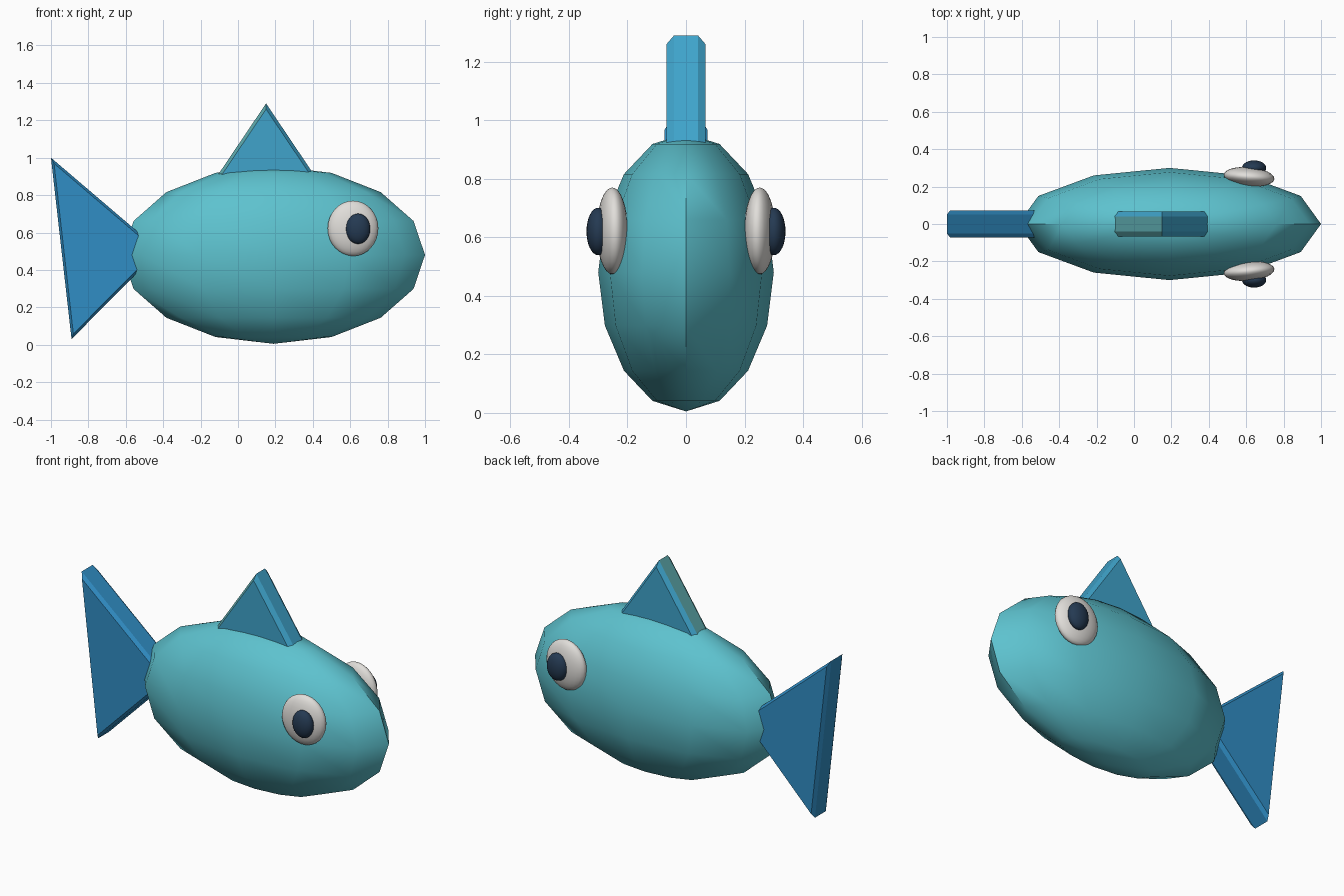
import bpy
import bmesh
import math
from mathutils import Vector

cube = bpy.data.objects.get("Cube")
if cube:
    bpy.data.objects.remove(cube, do_unlink=True)


def material(name, rgb):
    mat = bpy.data.materials.new(name)
    mat.use_nodes = True
    color = (*rgb, 1.0)
    mat.diffuse_color = color
    mat.node_tree.nodes["Principled BSDF"].inputs["Base Color"].default_value = color
    return mat


teal = material("body_teal", (0.11, 0.54, 0.62))
fin_blue = material("fin_blue", (0.05, 0.37, 0.60))
fin_teal = material("fin_teal", (0.11, 0.40, 0.42))
tail_blue = material("tail_blue", (0.03, 0.27, 0.56))
white = material("eye_white", (0.75, 0.73, 0.70))
navy = material("pupil_navy", (0.018, 0.042, 0.085))


def ellipsoid(name, center, radii, segments, rings, mat, tilt=(0, 0, 0)):
    bpy.ops.mesh.primitive_uv_sphere_add(
        segments=segments, ring_count=rings, radius=1, location=center, rotation=tilt)
    obj = bpy.context.object
    obj.name = name
    obj.scale = radii
    bpy.ops.object.transform_apply(location=False, rotation=False, scale=True)
    obj.data.materials.append(mat)
    bpy.ops.object.shade_smooth_by_angle(angle=math.radians(40))
    return obj


def chamfered_triangle(name, corners, half, bevel_depth, inset, mats):
    """Triangular slab in the xz plane with chamfered side rims."""
    pts = [Vector((x, 0, z)) for x, z in corners]
    lens = [(pts[i - 1] - pts[i - 2]).length for i in range(3)]
    incenter = sum((p * w for p, w in zip(pts, lens)), Vector()) / sum(lens)
    area = (pts[1] - pts[0]).cross(pts[2] - pts[0]).length / 2
    shrink = 1 - inset * sum(lens) / (2 * area)
    rim = half - bevel_depth
    bm = bmesh.new()
    layers = []
    for y, s in ((-half, shrink), (-rim, 1), (rim, 1), (half, shrink)):
        layers.append([bm.verts.new(incenter + (p - incenter) * s + Vector((0, y, 0)))
                       for p in pts])
    for a, b in zip(layers, layers[1:]):
        for i in range(3):
            j = (i + 1) % 3
            bm.faces.new((a[i], a[j], b[j], b[i]))
    bm.faces.new(layers[0])
    bm.faces.new(layers[-1])
    bmesh.ops.recalc_face_normals(bm, faces=bm.faces)
    # The rear slope takes the second colour when there is one
    if len(mats) > 1:
        for f in bm.faces:
            f.material_index = int(f.normal.x < -0.3 and f.normal.y < 0.2)
    mesh = bpy.data.meshes.new(name)
    bm.to_mesh(mesh)
    bm.free()
    for mat in mats:
        mesh.materials.append(mat)
    obj = bpy.data.objects.new(name, mesh)
    bpy.context.collection.objects.link(obj)
    return obj


# Body
ellipsoid("body", (0.19, 0, 0.48), (0.81, 0.30, 0.475), 12, 8, teal)

# Fins
chamfered_triangle("dorsal_fin", [(-0.18, 0.80), (0.48, 0.80), (0.15, 1.29)],
                   0.067, 0.026, 0.017, [fin_blue, fin_teal])
chamfered_triangle("tail_fin", [(-1.0, 1.0), (-0.89, 0.03), (-0.42, 0.505)],
                   0.073, 0.022, 0.013, [tail_blue])

# Eyes on both sides
for side, label in ((1, "left"), (-1, "right")):
    yaw = (0, 0, -side * math.radians(5))
    ellipsoid(label + "_eye", (0.615, side * 0.252, 0.622),
              (0.136, 0.052, 0.148), 24, 16, white, yaw)
    ellipsoid(label + "_pupil", (0.642, side * 0.30, 0.62),
              (0.065, 0.04, 0.081), 24, 16, navy)
